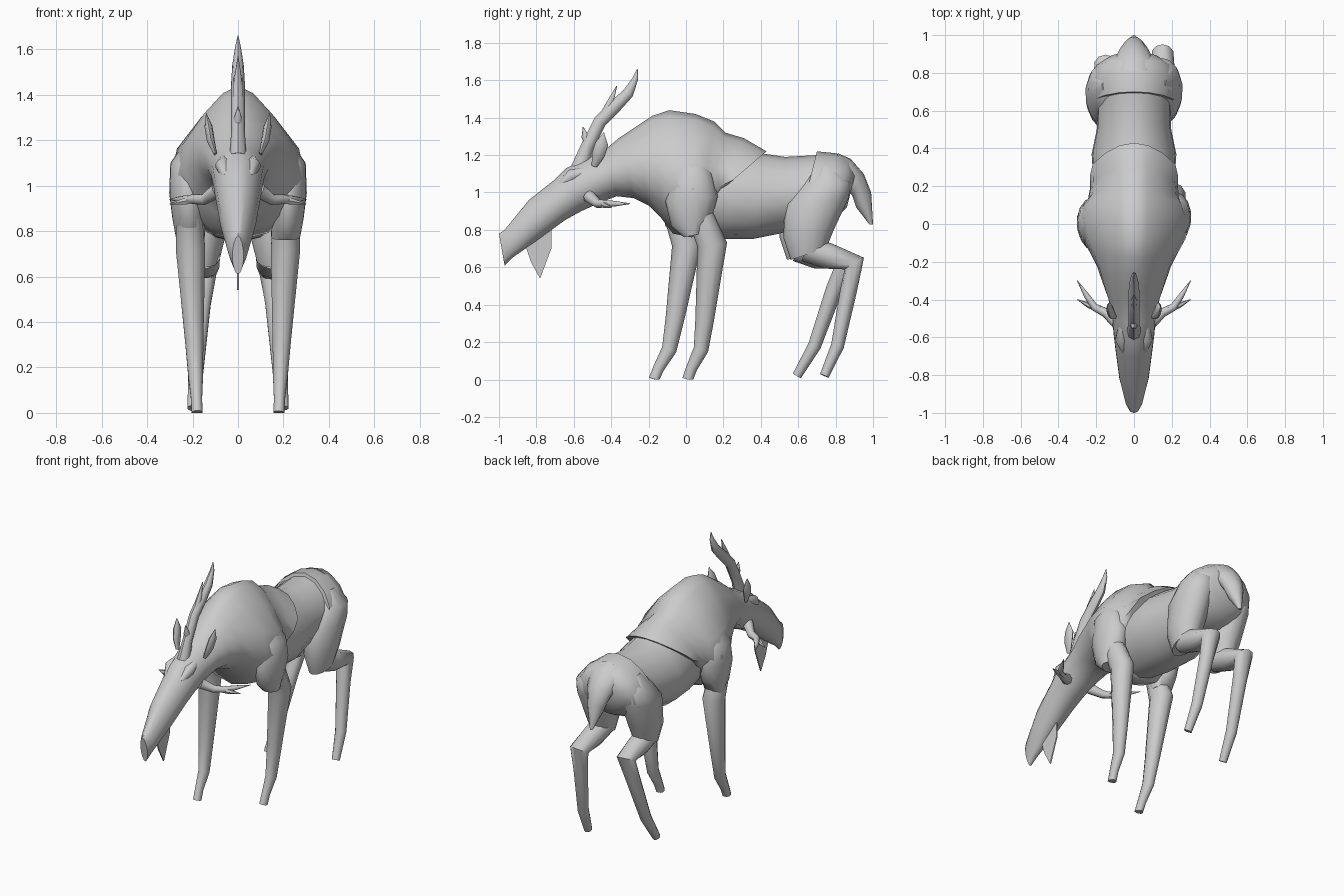
import bpy, bmesh, math
from mathutils import Vector

cube = bpy.data.objects.get("Cube")
if cube:
    bpy.data.objects.remove(cube)

GREY = (0.6, 0.6, 0.6, 1)
hide = bpy.data.materials.new("plain_grey")
hide.use_nodes = True
hide.diffuse_color = GREY
hide.node_tree.nodes["Principled BSDF"].inputs["Base Color"].default_value = GREY


def skin(name, rings, sharp=50):
    """Bridge rings of points, cap both ends and shade smooth."""
    bm = bmesh.new()
    loops = [[bm.verts.new(point) for point in ring] for ring in rings]
    for near, far in zip(loops, loops[1:]):
        for i in range(len(near)):
            bm.faces.new((near[i - 1], near[i], far[i], far[i - 1]))
    bm.faces.new(loops[0])
    bm.faces.new(loops[-1])
    bmesh.ops.recalc_face_normals(bm, faces=bm.faces)
    mesh = bpy.data.meshes.new(name)
    bm.to_mesh(mesh)
    bm.free()
    mesh.materials.append(hide)
    part = bpy.data.objects.new(name, mesh)
    bpy.context.collection.objects.link(part)
    bpy.ops.object.select_all(action='DESELECT')
    part.select_set(True)
    bpy.context.view_layer.objects.active = part
    bpy.ops.object.shade_smooth_by_angle(angle=math.radians(sharp))


def oval(top, bottom, width, x=0.0, pinch=0.15, sides=14):
    """Cross-section between two (y, z) points, narrowed towards its top."""
    ring = []
    for i in range(sides):
        angle = math.tau * i / sides
        y, z = Vector(bottom).lerp(Vector(top), (1 + math.cos(angle)) / 2)
        narrowing = 1 - pinch * max(0, math.cos(angle))
        ring.append(Vector((x + width * math.sin(angle) * narrowing, y, z)))
    return ring


def shifted(rings, dy):
    return [[point + Vector((0, dy, 0)) for point in ring] for ring in rings]


def tube(name, path, radii, flat=1.0, sides=10):
    """Limb or horn along a path with one radius at each point."""
    path = [Vector(point) for point in path]
    span = path[-1] - path[0]
    side_axis = Vector((0, 0, 1)) if abs(span.x) > abs(span.z) else Vector((1, 0, 0))
    rings = []
    for i, centre in enumerate(path):
        before = centre - path[max(i - 1, 0)]
        after = path[min(i + 1, len(path) - 1)] - centre
        along = (before.normalized() + after.normalized()).normalized()
        u = along.cross(side_axis).normalized()
        v = u.cross(along) * flat
        angles = [math.tau * k / sides for k in range(sides)]
        ring = [centre + (u * math.cos(a) + v * math.sin(a)) * radii[i] for a in angles]
        for point in ring:
            point.z = max(point.z, 0)
        rings.append(ring)
    skin(name, rings)


# Head, neck and ridged shoulder hump in one sweep
skin("head_neck_and_hump", [
    oval(top=(-1, .78), bottom=(-.97, .61), width=.025),
    oval(top=(-.97, .8), bottom=(-.93, .65), width=.045),
    oval(top=(-.84, .96), bottom=(-.8, .74), width=.08),
    oval(top=(-.7, 1.07), bottom=(-.65, .85), width=.1),
    oval(top=(-.64, 1.13), bottom=(-.56, .9), width=.11),
    oval(top=(-.53, 1.18), bottom=(-.45, .95), width=.12),
    oval(top=(-.43, 1.23), bottom=(-.37, .98), width=.14),
    oval(top=(-.36, 1.29), bottom=(-.28, .97), width=.17, pinch=.25),
    oval(top=(-.27, 1.35), bottom=(-.2, .93), width=.2, pinch=.35),
    oval(top=(-.18, 1.41), bottom=(-.13, .86), width=.24, pinch=.45),
    oval(top=(-.09, 1.44), bottom=(-.07, .78), width=.28, pinch=.5),
    oval(top=(.05, 1.42), bottom=(.03, .76), width=.31, pinch=.5),
    oval(top=(.15, 1.38), bottom=(.06, .78), width=.28, pinch=.45),
    oval(top=(.21, 1.32), bottom=(.08, .82), width=.25, pinch=.4),
    oval(top=(.31, 1.29), bottom=(.1, .87), width=.24, pinch=.35),
    oval(top=(.43, 1.22), bottom=(.14, .97), width=.24, pinch=.3),
])

# Waist and hips
skin("waist", [
    oval(top=(.05, 1.3), bottom=(0, .78), width=.19),
    oval(top=(.25, 1.25), bottom=(.2, .75), width=.22),
    oval(top=(.4, 1.21), bottom=(.35, .75), width=.23),
    oval(top=(.53, 1.19), bottom=(.5, .78), width=.2),
    oval(top=(.7, 1.2), bottom=(.66, .83), width=.2),
])
skin("hips", [
    oval(top=(.7, 1.22), bottom=(.6, .82), width=.22),
    oval(top=(.8, 1.21), bottom=(.72, .82), width=.24),
    oval(top=(.87, 1.18), bottom=(.8, .86), width=.21),
    oval(top=(.91, 1.12), bottom=(.86, .92), width=.13),
])

# Drooping tail
skin("tail", [
    oval(top=(.81, 1.21), bottom=(.82, 1.1), width=.1),
    oval(top=(.88, 1.18), bottom=(.85, 1.04), width=.11),
    oval(top=(.95, 1.1), bottom=(.89, .98), width=.08),
    oval(top=(.99, 1), bottom=(.91, .92), width=.055),
    oval(top=(1, .83), bottom=(.98, .83), width=.01),
])

# Paired parts: the right legs step ahead, further towards the hoof
for side, s in (("left", 1), ("right", -1)):
    ahead = 0 if s > 0 else -1

    skin(side + "_shoulder", shifted([
        oval(top=(0, 1.24), bottom=(.07, 1.24), width=.03, x=.17 * s),
        oval(top=(-.08, 1.1), bottom=(.14, 1.1), width=.08, x=.22 * s),
        oval(top=(-.11, .95), bottom=(.17, .98), width=.085, x=.22 * s),
        oval(top=(-.08, .82), bottom=(.14, .87), width=.075, x=.215 * s),
        oval(top=(-.01, .76), bottom=(.08, .78), width=.065, x=.21 * s),
    ], .03 * ahead))

    skin(side + "_thigh", shifted([
        oval(top=(.7, 1.14), bottom=(.8, 1.14), width=.04, x=.13 * s),
        oval(top=(.62, 1.05), bottom=(.88, 1.05), width=.1, x=.145 * s),
        oval(top=(.53, .94), bottom=(.87, .97), width=.11, x=.15 * s),
        oval(top=(.52, .76), bottom=(.79, .8), width=.1, x=.15 * s),
        oval(top=(.56, .64), bottom=(.75, .7), width=.07, x=.15 * s),
    ], .02 * ahead))

    front = [(.08, .87), (.14, .72), (.1, .32), (.08, .16), (.03, .06), (.01, 0)]
    tube(side + "_front_leg",
         [(s * (.18 + z / 25), y + ahead * (.18 - z / 16), z) for y, z in front],
         radii=(.07, .08, .05, .04, .03, .03), flat=.85)

    hind = [(.64, .7), (.76, .66), (.9, .62), (.87, .48), (.81, .18), (.74, .02)]
    tube(side + "_hind_leg",
         [(s * (.2 - z / 13), y + ahead * .15 * (1 - z), z) for y, z in hind],
         radii=(.07, .07, .06, .045, .035, .025))

    # Sideways antler with one tine
    tube(side + "_antler",
         [(.09 * s, -.52, .98), (.15 * s, -.47, .94), (.21 * s, -.44, .94),
          (.25 * s, -.38, .94), (.3 * s, -.3, .94)],
         radii=(.035, .025, .02, .015, .002), sides=8)
    tube(side + "_antler_tine",
         [(.18 * s, -.45, .94), (.24 * s, -.43, .93), (.3 * s, -.4, .92)],
         radii=(.02, .015, .002), sides=6)

    # Leaf-shaped ear and low brow ridge
    tube(side + "_ear",
         [(.1 * s, -.49, 1.14), (.12 * s, -.47, 1.2), (.13 * s, -.45, 1.26),
          (.14 * s, -.44, 1.32)],
         radii=(.015, .035, .035, .002), flat=.5, sides=8)
    tube(side + "_brow",
         [(.05 * s, -.67, 1.04), (.065 * s, -.61, 1.09), (.06 * s, -.52, 1.12)],
         radii=(.02, .035, .02), sides=10)

# Upright crest antler with two tines, all on the centre line
crest = {
    "crest_antler": ([(-.57, 1.13), (-.53, 1.24), (-.46, 1.38), (-.38, 1.46),
                      (-.31, 1.53), (-.27, 1.61), (-.26, 1.66)],
                     (.045, .035, .035, .035, .03, .015, .002)),
    "crest_back_tine": ([(-.46, 1.37), (-.41, 1.47), (-.37, 1.57)],
                        (.025, .02, .002)),
    "crest_front_tine": ([(-.51, 1.25), (-.54, 1.3), (-.55, 1.35)],
                         (.025, .02, .002)),
}
for name, (profile, radii) in crest.items():
    tube(name, [(0, y, z) for y, z in profile], radii, flat=.85, sides=8)

# Thin leaf beard under the jaw
leaf = [(-.86, .72), (-.72, .82), (-.72, .7), (-.78, .54), (-.83, .63)]
skin("beard", [[(x, y, z) for y, z in leaf] for x in (-.004, .004)], sharp=20)
